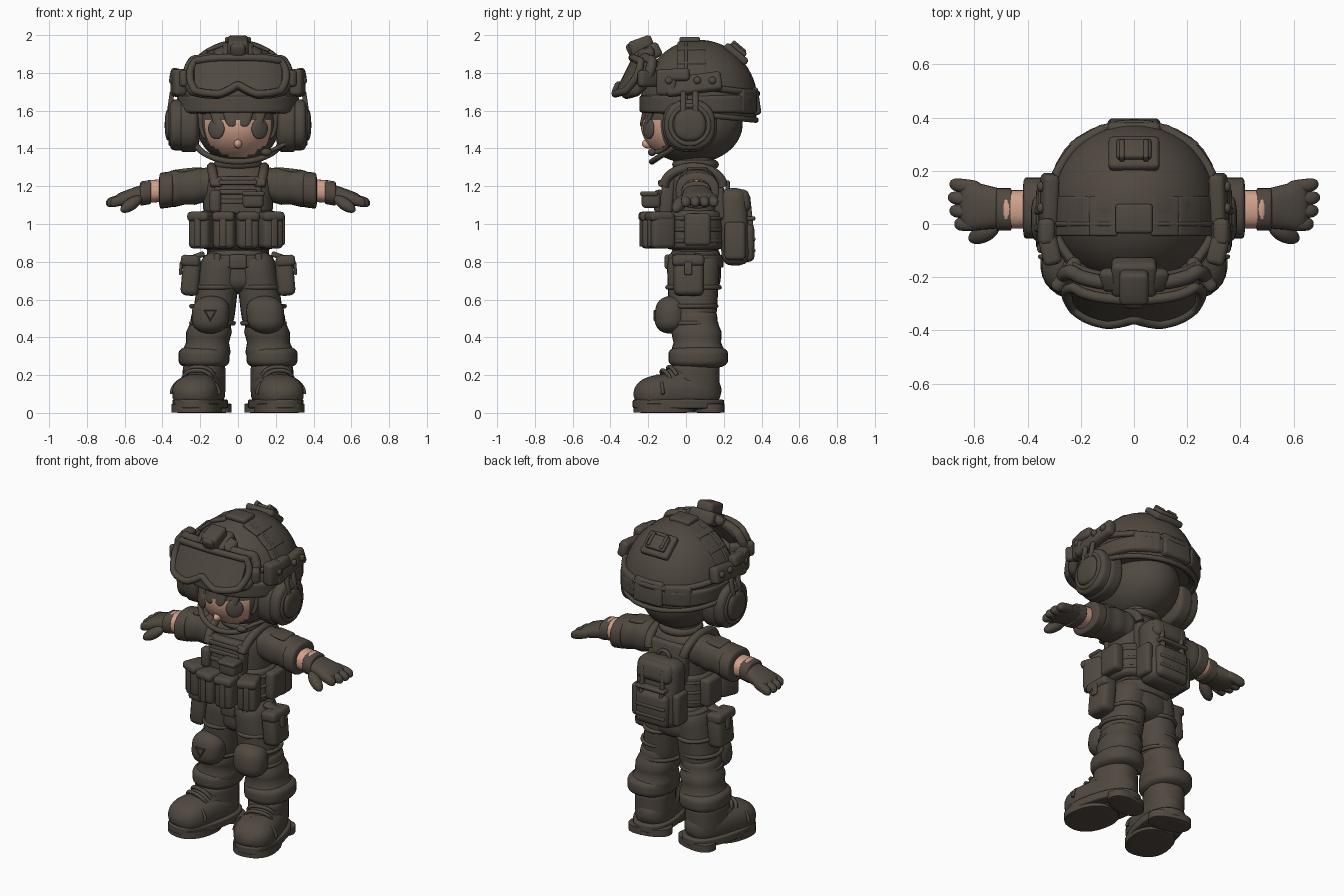
import bpy, bmesh
from math import sin, cos, pi, sqrt, radians, copysign
from mathutils import Matrix, Vector, Euler

if bpy.data.objects.get("Cube"):
    bpy.data.objects.remove(bpy.data.objects["Cube"])


def material(name, rgb):
    mat = bpy.data.materials.new(name)
    mat.use_nodes = True
    mat.diffuse_color = (*rgb, 1)
    bsdf = mat.node_tree.nodes["Principled BSDF"]
    bsdf.inputs["Base Color"].default_value = (*rgb, 1)
    bsdf.inputs["Roughness"].default_value = .8
    return mat


CLOTH = material("dark olive cloth", (.08, .066, .052))
SKIN = material("skin", (.64, .36, .26))
EYE = material("eye brown", (.09, .074, .064))


def finish(name, data, mats, mirror):
    ob = bpy.data.objects.new(name, data)
    bpy.context.collection.objects.link(ob)
    for mat in mats:
        data.materials.append(mat)
    bpy.ops.object.select_all(action='DESELECT')
    ob.select_set(True)
    bpy.context.view_layer.objects.active = ob
    if ob.type == 'CURVE':
        bpy.ops.object.convert(target='MESH')
        ob = bpy.context.object
    bpy.ops.object.shade_smooth_by_angle(angle=radians(50))
    if mirror:
        ob.modifiers.new("Mirror", 'MIRROR')
    return ob


def build(name, bm, *mats, mirror=False):
    bmesh.ops.recalc_face_normals(bm, faces=bm.faces)
    mesh = bpy.data.meshes.new(name)
    bm.to_mesh(mesh)
    bm.free()
    return finish(name, mesh, mats or (CLOTH,), mirror)


def place(at, tilt=0, roll=0, yaw=0):
    turn = Euler([radians(angle) for angle in (tilt, roll, yaw)])
    return Matrix.Translation(at) @ turn.to_matrix().to_4x4()


def sphere(at, radii, **angles):
    bm = bmesh.new()
    bmesh.ops.create_uvsphere(bm, u_segments=48, v_segments=32, radius=1)
    bm.transform(place(at, **angles) @ Matrix.Diagonal((*radii, 1)))
    return bm


def ball(name, at, radii, mat=CLOTH, mirror=False, **angles):
    return build(name, sphere(at, radii, **angles), mat, mirror=mirror)


def box(name, at, size, bevel=.02, mirror=False, **angles):
    bm = bmesh.new()
    bmesh.ops.create_cube(bm, size=1, matrix=Matrix.Diagonal((*size, 1)))
    bmesh.ops.bevel(bm, geom=bm.edges[:], offset=min(bevel, min(size) * .4), segments=3,
                    profile=.5, affect='EDGES')
    bm.transform(place(at, **angles))
    return build(name, bm, mirror=mirror)


def limb(name, start, end, radii, end_radii=None, square=6, folds=0, mat=CLOTH, mirror=False,
         turn=Matrix()):
    """Rounded, tapering body along the main axis; a high square gives flat ends."""
    start, end = Vector(start), Vector(end)
    wide, narrow = Vector(radii), Vector(end_radii or radii)
    axis = max(range(3), key=lambda k: abs((end - start)[k]))
    sides = [k for k in range(3) if k != axis]
    bm, loops, count, around = bmesh.new(), [], 18, 28
    for step in range(count + 1):
        t = (1 - cos(pi * step / count)) / 2
        grow = sqrt(max(.02, 1 - abs(2 * t - 1) ** square)) * (1 + folds * sin(6 * pi * t))
        radius, loop = wide.lerp(narrow, t) * grow, []
        for i in range(around):
            spot = start.lerp(end, t)
            for k, r, wave in zip(sides, radius, (cos, sin)):
                w = wave(2 * pi * i / around)
                spot[k] += r * copysign(abs(w) ** .85, w)
            loop.append(bm.verts.new(turn @ spot))
        loops.append(loop)
    for p, q in zip(loops, loops[1:]):
        for i in range(around):
            bm.faces.new((p[i], p[i - 1], q[i - 1], q[i]))
    bm.faces.new(loops[0])
    bm.faces.new(loops[-1])
    return build(name, bm, mat, mirror=mirror)


def arc(centre, u, v, sweep=2 * pi, count=12):
    steps = count if sweep > pi else count - 1
    angles = [sweep * i / steps for i in range(count)]
    return [Vector(centre) + Vector(u) * cos(a) + Vector(v) * sin(a) for a in angles]


def hoop(centre, rx, ry):
    return arc(centre, (rx, 0, 0), (0, ry, 0))


def tube(name, points, radius, closed=False, mirror=False, handles='AUTO'):
    curve = bpy.data.curves.new(name, 'CURVE')
    curve.dimensions, curve.bevel_depth, curve.use_fill_caps = '3D', radius, True
    curve.bevel_resolution, curve.resolution_u = 3, 6
    spline = curve.splines.new('BEZIER')
    spline.bezier_points.add(len(points) - 1)
    for knot, point in zip(spline.bezier_points, points):
        knot.co = point
        knot.handle_left_type = knot.handle_right_type = handles
    spline.use_cyclic_u = closed
    return finish(name, curve, (CLOTH,), mirror)


# Head: skin on the face, hood behind, hair above
def face_y(x, z):
    return .03 - .27 * sqrt(max(.02, 1 - (x / .22) ** 2 - ((z - 1.53) / .21) ** 2))


bm = sphere((0, .03, 1.53), (.22, .27, .21))
for face in bm.faces:
    spot = face.calc_center_median()
    face.material_index = int(spot.y > -.12 or not 1.345 < spot.z < 1.56)
build("head", bm, SKIN, CLOTH)
ball("nose", (0, -.2, 1.425), (.022, .034, .025), mat=SKIN)
ball("eye", (.115, face_y(.115, 1.505), 1.505), (.05, .016, .056), mat=EYE, mirror=True, yaw=32)
for i in range(6):
    x = .068 * (i - 2.5)
    low = 1.45 if i in (0, 5) else 1.515
    limb("hair_lock", (x, face_y(x, 1.64), 1.64), (x, face_y(x, low), low), (.06, .025), (.025, .012))
tube("chin_strap", arc((0, 0, 1.45), (.23, 0, 0), (0, -.18, -.12), sweep=pi), .016)
tube("microphone_arm", arc((.3, -.18, 1.45), (0, .1, 0), (-.14, 0, -.07), sweep=pi / 2), .012)
ball("microphone", (.15, -.18, 1.38), (.03, .02, .02), yaw=20)

# Helmet shell with rim, bands and top fittings
bm = sphere((0, .07, 1.64), (.315, .31, .335))
bmesh.ops.bisect_plane(bm, geom=bm.verts[:] + bm.edges[:] + bm.faces[:], plane_co=(0, .07, 1.58),
                       plane_no=(0, .1, 1), clear_inner=True)
build("helmet_shell", bm).modifiers.new("Thickness", 'SOLIDIFY').thickness = .035
tube("helmet_rim", arc((0, .07, 1.58), (.31, 0, 0), (0, .3, -.03)), .015, closed=True)
limb("helmet_band", (0, .07, 1.58), (0, .07, 1.69), (.322, .316), square=14)
tube("crown_seam", arc((0, 0, 1.64), (.315, 0, 0), (0, 0, .325), sweep=pi), .01)
box("rear_battery", at=(0, .36, 1.65), size=(.2, .06, .15), tilt=8)
box("rear_side_cover", at=(.17, .32, 1.65), size=(.16, .05, .13), yaw=-30, mirror=True)
box("rear_top_panel", at=(0, .265, 1.9), size=(.19, .15, .04), tilt=-40)
box("rear_top_inset", at=(0, .28, 1.92), size=(.13, .09, .03), tilt=-40, bevel=.01)
box("panel_clip", at=(.045, .275, 1.93), size=(.02, .09, .04), tilt=-40, bevel=.01, mirror=True)
box("crown_panel", at=(0, .02, 1.975), size=(.14, .11, .03))
for angle in (22, 42, 60):
    a = radians(angle)
    box("crown_side_panel", at=(.307 * sin(a), .03, 1.64 + .322 * cos(a)), size=(.11, .15, .02),
        roll=angle, mirror=True)
box("side_rail", at=(.32, .04, 1.74), size=(.06, .3, .1), tilt=8, roll=-12, mirror=True)
box("rail_front_block", at=(.315, -.1, 1.75), size=(.07, .11, .14), yaw=-14, mirror=True)
box("rail_lamp", at=(.33, -.03, 1.79), size=(.06, .1, .07), roll=-12, mirror=True)
for y in (-.09, .06, .14):
    ball("rail_bolt", (.35, y, 1.76), (.015, .02, .02), mirror=True)


# Goggles: curved lens body, raised frame, strap and top mount
def goggle_y(x, z):
    return -.345 + (z - 1.76) / 2 + .4 * x * x + 12 * x ** 4


def goggle_edge(x):
    reach = abs(x) / .25
    notch = max(0, .045 - abs(x) / 2)
    return 1.69 + notch + .035 * reach ** 6, 1.88 - .03 * reach ** 4


bm, sections = bmesh.new(), []
columns = [.033 * (i - 7) for i in range(15)]
for x in columns:
    low, high = goggle_edge(x)
    corners = [(low, 0), (high, 0), (high, .1), (low, .1)]
    sections.append([bm.verts.new((x, goggle_y(x, z) + depth, z)) for z, depth in corners])
for p, q in zip(sections, sections[1:]):
    for i in range(4):
        bm.faces.new((p[i - 1], p[i], q[i], q[i - 1]))
bm.faces.new(sections[0])
bm.faces.new(sections[-1])
build("goggle_lens", bm)
outline = [(x, goggle_edge(x)[1]) for x in columns] + [(x, goggle_edge(x)[0]) for x in columns[::-1]]
tube("goggle_frame", [(x, goggle_y(x, z), z) for x, z in outline], .02, closed=True)
tube("goggle_gasket", [(x * 1.04, goggle_y(x, z) + .06, z) for x, z in outline], .028, closed=True)
tube("goggle_strap", arc((0, .07, 1.73), (.315, 0, 0), (0, .305, -.04)), .018, closed=True)
box("goggle_strap_end", at=(.255, -.19, 1.77), size=(.05, .15, .09), yaw=38, mirror=True)
box("mount_base", at=(0, -.2, 1.9), size=(.17, .14, .08), tilt=28)
box("mount_arm", at=(0, -.235, 1.94), size=(.11, .13, .09), tilt=20)
box("mount_lens", at=(0, -.285, 1.92), size=(.08, .05, .08), tilt=25)
box("mount_wing", at=(.09, -.21, 1.9), size=(.07, .09, .05), tilt=28, roll=25, mirror=True)

# Ear cups
EAR = Vector((0, .02, 1.525))
for part, inner, outer, r in (("ear_pad", .2, .32, .145), ("ear_cup", .26, .37, .135), ("ear_cap", .3, .388, .085)):
    limb(part, EAR + Vector((inner, 0, 0)), EAR + Vector((outer, 0, 0)), (r, r), square=6, mirror=True)
tube("ear_ring", arc(EAR + Vector((.355, 0, 0)), (0, .1, 0), (0, 0, .1)), .014, True, True)
for y in (-.015, .05):
    box("ear_cup_arm", at=(.36, y, 1.62), size=(.025, .03, .17), roll=-8, mirror=True)

# Torso, neck and vest
limb("neck", (0, .05, 1.24), (0, .05, 1.42), (.11, .1), square=20)
tube("collar", hoop((0, .05, 1.315), .105, .1), .024, closed=True)
limb("torso", (0, .05, .78), (0, .045, 1.33), (.165, .13), (.2, .14))
limb("vest_wrap", (0, .045, .86), (0, .045, 1.08), (.205, .16), square=20)
for i in range(3):
    tube("vest_webbing", hoop((0, .045, .91 + .06 * i), .206, .161), .012, closed=True)
    box("chest_webbing", at=(0, -.14, 1.12 + .05 * i), size=(.2, .016, .025), tilt=-6)
box("chest_plate", at=(0, -.1, 1.14), size=(.25, .07, .22), tilt=-6)
box("back_plate", at=(0, .17, 1.14), size=(.26, .07, .24), tilt=6)
tube("vest_shoulder_strap", arc((.12, .04, 1.2), (0, -.155, 0), (.02, 0, .1), sweep=pi), .026, mirror=True)
box("strap_buckle", at=(.115, -.125, 1.22), size=(.06, .03, .05), tilt=-30, mirror=True)
box("admin_pouch", at=(.08, -.185, 1.125), size=(.11, .1, .08))
box("admin_flap", at=(.08, -.195, 1.16), size=(.12, .095, .025))
box("radio", at=(-.12, -.14, 1.12), size=(.06, .06, .12))

# Front and side pouches
for x in (-.19, -.07, .05, .17):
    spot = place((x, 1.5 * x * x - .175, .965), yaw=120 * x)
    box("magazine_pouch", at=spot.translation, size=(.115, .13, .19), bevel=.025, yaw=120 * x)
    box("pouch_flap", at=spot @ Vector((0, -.01, .075)), size=(.12, .135, .05), yaw=120 * x)
    box("pouch_strap", at=spot @ Vector((0, -.067, 0)), size=(.035, .016, .17), yaw=120 * x)
box("side_pouch", at=(.215, .06, .97), size=(.07, .14, .17), mirror=True)

# Backpack
box("backpack", at=(0, .255, .985), size=(.28, .15, .41), bevel=.055, tilt=3)
box("backpack_pocket", at=(0, .325, .9), size=(.22, .075, .2), bevel=.03)
box("backpack_lid", at=(0, .285, 1.12), size=(.24, .11, .12), bevel=.035, tilt=10)
for z in (.86, .92, 1.03):
    box("backpack_webbing", at=(0, .33, z), size=(.2, .075, .022))
box("backpack_strap", at=(.07, .325, 1.05), size=(.025, .05, .2), tilt=6, mirror=True)
box("backpack_side_pocket", at=(.14, .26, .91), size=(.05, .11, .2), mirror=True)
tube("backpack_handle", arc((0, .22, 1.18), (.04, 0, 0), (0, 0, .04), sweep=pi), .012)

# Arms, wrists and gloves
limb("sleeve", (.1, .06, 1.215), (.41, .06, 1.18), (.1, .095), square=12, folds=.04, mirror=True)
limb("sleeve_cuff", (.34, .06, 1.185), (.42, .06, 1.175), (.115, .095), square=12, mirror=True)
box("sleeve_patch", at=(.27, .06, 1.285), size=(.1, .11, .02), roll=6, mirror=True)
limb("wrist", (.36, .055, 1.18), (.5, .055, 1.17), (.072, .06), square=20, mat=SKIN, mirror=True)
limb("glove_cuff", (.458, .055, 1.17), (.52, .055, 1.16), (.08, .064), square=20, mirror=True)
limb("glove_palm", (.46, .055, 1.17), (.66, .072, 1.122), (.068, .056), (.1, .032), mirror=True)
for i in range(4):
    tip = .7 - .006 * (i - 2) ** 2
    limb("glove_finger", (.57, .045 * i, 1.14), (tip, .05 * i, 1.11), (.026, .028), square=4, mirror=True)
ball("glove_thumb", (.565, -.035, 1.105), (.07, .034, .032), mirror=True, roll=32, yaw=-25)

# Hips, belt and trousers
limb("pelvis", (0, .05, .63), (0, .05, .9), (.165, .135), square=5)
limb("belt", (0, .05, .765), (0, .05, .84), (.185, .148), square=20)
box("belt_buckle", at=(0, -.1, .8), size=(.09, .025, .075))
box("belt_loop", at=(.11, -.08, .8), size=(.035, .025, .085), yaw=18, mirror=True)
limb("thigh", (.085, .04, .86), (.14, .035, .42), (.108, .145), (.112, .12), square=8, mirror=True)
limb("shin", (.135, .045, .56), (.18, .07, .24), (.105, .115), (.13, .145), square=8, folds=.05, mirror=True)
limb("trouser_hem", (.18, .065, .23), (.18, .065, .36), (.135, .158), square=4, mirror=True)
box("thigh_pouch", at=(.25, .015, .725), size=(.095, .16, .21), bevel=.03, roll=-5, mirror=True)
box("thigh_pouch_flap", at=(.253, .012, .805), size=(.1, .17, .06), roll=-5, mirror=True)
box("thigh_pouch_clip", at=(.303, .012, .765), size=(.016, .04, .07), roll=-5, mirror=True)
box("pouch_hanger", at=(.215, .02, .83), size=(.08, .06, .03), roll=20, mirror=True)
tube("thigh_strap", hoop((.115, .04, .665), .108, .138), .012, closed=True, mirror=True)

# Knee pads
limb("knee_pad", (.15, -.085, .42), (.14, -.075, .62), (.1, .085), square=3, mirror=True)
for z in (.475, .565):
    tube("knee_strap", hoop((.135, .038, z), .112, .122), .012, closed=True, mirror=True)
tube("knee_triangle", arc((-.147, -.165, .525), (0, 0, -.035), (.035, 0, 0), count=3), .006,
     closed=True, handles='VECTOR')

# Boots, toes turned outward
TURN = place((.2, -.04, 0), yaw=13)
limb("boot_upper", (0, -.24, .1), (0, .23, .12), (.132, .095), (.108, .11), square=4, mirror=True, turn=TURN)
limb("boot_shaft", (0, .09, .08), (0, .09, .27), (.11, .13), square=10, mirror=True, turn=TURN)
ball("boot_instep", TURN @ Vector((0, 0, .17)), (.095, .14, .08), mirror=True, tilt=28, yaw=13)
limb("boot_sole", (0, 0, .02), (0, 0, .075), (.134, .245), square=14, mirror=True, turn=TURN)
for part, y, length in (("boot_tread", -.08, .16), ("boot_heel", .165, .076)):
    limb(part, (0, y, 0), (0, y, .05), (.13, length), square=40, mirror=True, turn=TURN)
for i in range(4):
    lace = arc((0, .035 * i - .06, .18 + .018 * i), (.08, 0, 0), (0, -.025, .045), sweep=pi, count=5)
    tube("boot_lace", [TURN @ point for point in lace], .011, mirror=True)
seam = arc((0, -.115, .1), (.13, 0, 0), (0, 0, .094), sweep=pi)
tube("toe_cap_seam", [TURN @ point for point in seam], .009, mirror=True)
